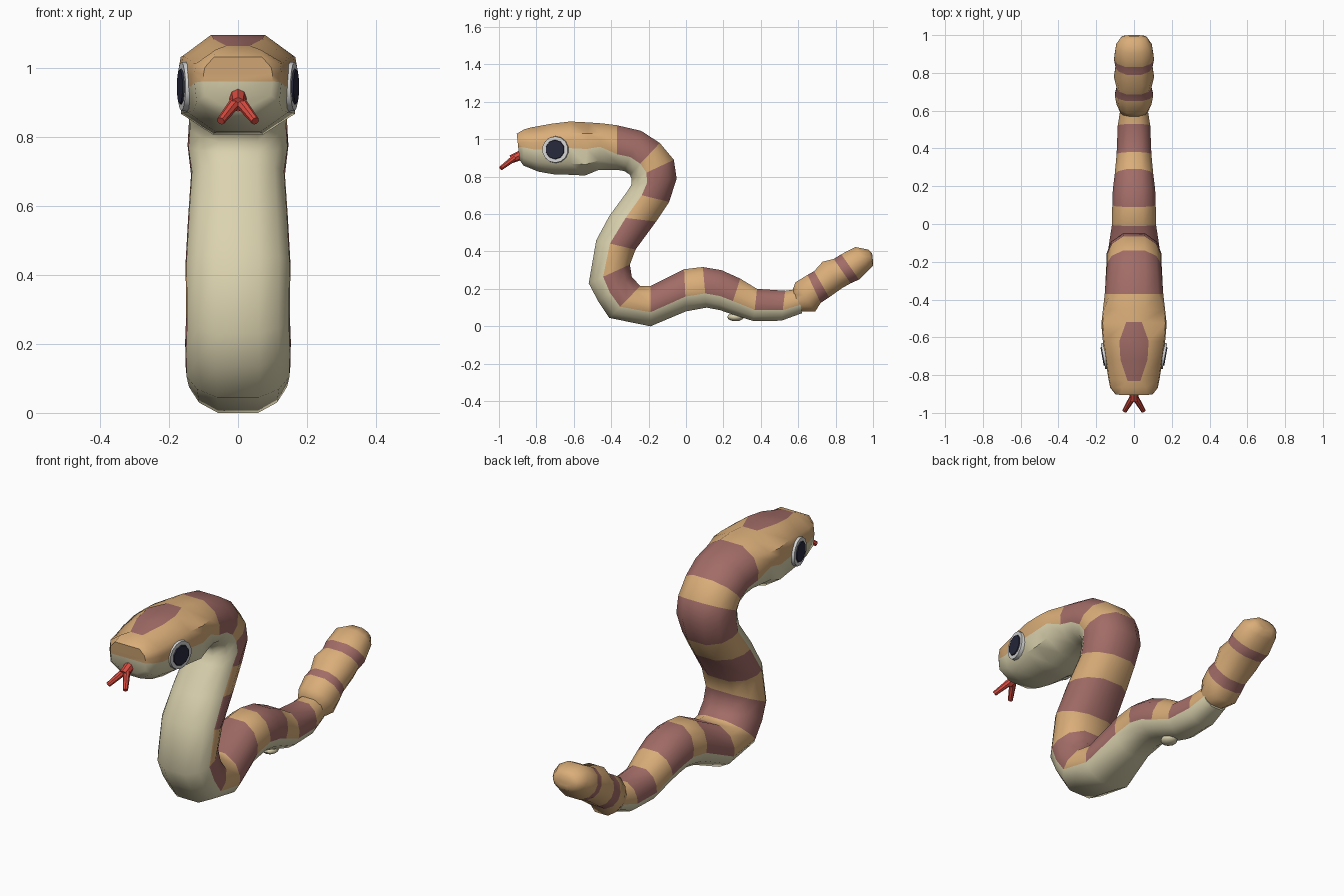
import bpy, bmesh, math
from mathutils import Vector

if "Cube" in bpy.data.objects:
    bpy.data.objects.remove(bpy.data.objects["Cube"])


def material(name, rgb):
    m = bpy.data.materials.new(name)
    m.diffuse_color = (*rgb, 1)
    m.use_nodes = True
    m.node_tree.nodes["Principled BSDF"].inputs["Base Color"].default_value = m.diffuse_color
    return m


TAN, BROWN, PALE = 0, 1, 2
SKIN = [material("tan", (0.70, 0.42, 0.19)),
        material("brown", (0.36, 0.15, 0.135)),
        material("pale_belly", (0.71, 0.65, 0.43))]
RED = material("red", (0.68, 0.07, 0.05))
WHITE = material("eye_white", (0.66, 0.66, 0.66))
DARK = material("pupil", (0.02, 0.022, 0.045))

# Half cross-sections from back to belly: (width share, height share).
# The belly colour starts below the fourth point.
HEAD_SECTION = [(0.36, 1), (0.96, 0.58), (1, 0.3), (1, 0), (0.95, -0.58), (0.42, -1)]
BODY_SECTION = [(0.4, 1), (0.83, 0.64), (1, 0.12), (0.98, -0.3), (0.78, -0.72), (0.4, -1)]


def finish(name, bm, mats, angle):
    bmesh.ops.recalc_face_normals(bm, faces=bm.faces[:])
    me = bpy.data.meshes.new(name)
    bm.to_mesh(me)
    bm.free()
    for m in mats:
        me.materials.append(m)
    for p in me.polygons:
        p.use_smooth = True
    me.set_sharp_from_angle(angle=math.radians(angle))
    ob = bpy.data.objects.new(name, me)
    bpy.context.collection.objects.link(ob)
    return ob


def loft(name, rings, belly, angle):
    """rings: (back y, z, belly y, z, half width, section, top share, colour, patch)"""
    bm = bmesh.new()
    loops = []
    for dy, dz, vy, vz, w, section, top, _, _ in rings:
        back, front = Vector((0, dy, dz)), Vector((0, vy, vz))
        pts = []
        for i, (sx, s) in enumerate(section):
            if i == 0 and top:
                sx = top
            p = (back + front) / 2 + (back - front) / 2 * s
            pts.append((sx * w, p.y, p.z))
        pts += [(-x, y, z) for x, y, z in reversed(pts)]
        loops.append([bm.verts.new(p) for p in pts])
    n = len(loops[0])
    half = n // 2
    for k in range(len(loops) - 1):
        a, b = loops[k], loops[k + 1]
        for i in range(n):
            j = (i + 1) % n
            f = bm.faces.new((a[i], a[j], b[j], b[i]))
            under = belly and 3 <= i <= n - 5
            f.material_index = PALE if under else rings[k][7]
            if i == n - 1 and rings[k][8]:
                f.material_index = BROWN
    # end caps, split in rows so the belly colour carries across
    for lp in (loops[0], loops[-1]):
        for i in range(half - 1):
            f = bm.faces.new((lp[i], lp[i + 1], lp[n - 2 - i], lp[n - 1 - i]))
            f.material_index = PALE if belly and i >= 3 else TAN
    return finish(name, bm, SKIN, angle)


# Head: back y, z, belly y, z, half width, top share
HEAD = [
    (-0.905, 1.03, -0.89, 0.89, 0.10, 0.7),
    (-0.865, 1.053, -0.87, 0.86, 0.126, 0.5),
    (-0.83, 1.063, -0.79, 0.827, 0.136, 0.25),
    (-0.72, 1.083, -0.71, 0.813, 0.152, 0.47),
    (-0.62, 1.095, -0.62, 0.81, 0.165, 0.47),
    (-0.52, 1.09, -0.54, 0.806, 0.173, 0.24),
    (-0.45, 1.085, -0.47, 0.835, 0.165, 0.33),
]
# Body: back y, z, belly y, z, half width, band colour that follows
BODY = [
    (-0.37, 1.075, -0.37, 0.837, 0.155, BROWN),
    (-0.24, 1.045, -0.33, 0.83, 0.148, BROWN),
    (-0.14, 0.98, -0.30, 0.81, 0.143, TAN),
    (-0.065, 0.89, -0.29, 0.785, 0.142, BROWN),
    (-0.05, 0.79, -0.293, 0.755, 0.146, BROWN),
    (-0.09, 0.665, -0.315, 0.72, 0.136, TAN),
    (-0.16, 0.56, -0.41, 0.59, 0.144, BROWN),
    (-0.27, 0.41, -0.48, 0.46, 0.152, TAN),
    (-0.30, 0.33, -0.52, 0.23, 0.15, BROWN),
    (-0.29, 0.265, -0.47, 0.135, 0.153, BROWN),
    (-0.245, 0.215, -0.41, 0.045, 0.152, TAN),
    (-0.19, 0.215, -0.19, 0.0, 0.145, BROWN),
    (-0.01, 0.305, 0.0, 0.08, 0.117, TAN),
    (0.09, 0.317, 0.11, 0.10, 0.115, BROWN),
    (0.19, 0.30, 0.18, 0.087, 0.112, BROWN),
    (0.29, 0.255, 0.23, 0.07, 0.102, TAN),
    (0.38, 0.20, 0.36, 0.028, 0.092, BROWN),
    (0.53, 0.19, 0.51, 0.03, 0.086, TAN),
    (0.60, 0.20, 0.62, 0.07, 0.072, TAN),
]
snake = [(*r[:5], HEAD_SECTION, r[5], TAN, 2 <= k <= 4) for k, r in enumerate(HEAD)]
snake += [(*r[:5], BODY_SECTION, None, r[5], False) for r in BODY]
loft("snake_body", snake, True, 50)

# Rattle: three swollen segments with two bands
RATTLE = [
    (0.568, 0.19, 0.605, 0.08, 0.07, TAN),
    (0.585, 0.235, 0.69, 0.078, 0.092, TAN),
    (0.65, 0.275, 0.72, 0.125, 0.102, BROWN),
    (0.685, 0.295, 0.765, 0.155, 0.092, TAN),
    (0.73, 0.345, 0.835, 0.205, 0.106, TAN),
    (0.79, 0.36, 0.88, 0.23, 0.098, BROWN),
    (0.83, 0.385, 0.925, 0.25, 0.106, TAN),
    (0.905, 0.424, 0.98, 0.305, 0.096, TAN),
    (0.975, 0.41, 1.0, 0.325, 0.068, TAN),
    (0.995, 0.39, 1.0, 0.345, 0.04, TAN),
]
loft("rattle", [(*r[:5], BODY_SECTION, None, r[5], False) for r in RATTLE], False, 50)


def rod(name, a, b, r1, r2, mat, sides, angle=40):
    a, b = Vector(a), Vector(b)
    bm = bmesh.new()
    bmesh.ops.create_cone(bm, cap_ends=True, segments=sides, radius1=r1, radius2=r2,
                          depth=(b - a).length)
    ob = finish(name, bm, [mat], angle)
    ob.location = (a + b) / 2
    ob.rotation_mode = 'QUATERNION'
    ob.rotation_quaternion = (b - a).to_track_quat('Z', 'Y')
    return ob


# Eyes and forked tongue, mirrored left and right
tilt = math.radians(10)
for side, label in ((1, "right"), (-1, "left")):
    out = Vector((side * math.cos(tilt), -math.sin(tilt), 0))
    face = Vector((side * 0.164, -0.70, 0.945))
    rod("eye_" + label, face - out * 0.04, face, 0.075, 0.07, WHITE, 14)
    rod("pupil_" + label, face - out * 0.002, face + out * 0.005, 0.053, 0.05, DARK, 10)
    rod("tongue_fork_" + label, (side * 0.005, -0.915, 0.902), (side * 0.05, -0.99, 0.845),
        0.018, 0.012, RED, 8)
rod("tongue_stem", (0, -0.86, 0.925), (0, -0.935, 0.893), 0.027, 0.022, RED, 8)

# Small loose scale under the belly
bm = bmesh.new()
bmesh.ops.create_uvsphere(bm, u_segments=10, v_segments=6, radius=1)
for v in bm.verts:
    v.co = (v.co.x * 0.04, 0.265 + v.co.y * 0.045, 0.05 + v.co.z * 0.023)
finish("belly_scale", bm, [SKIN[PALE]], 50)
